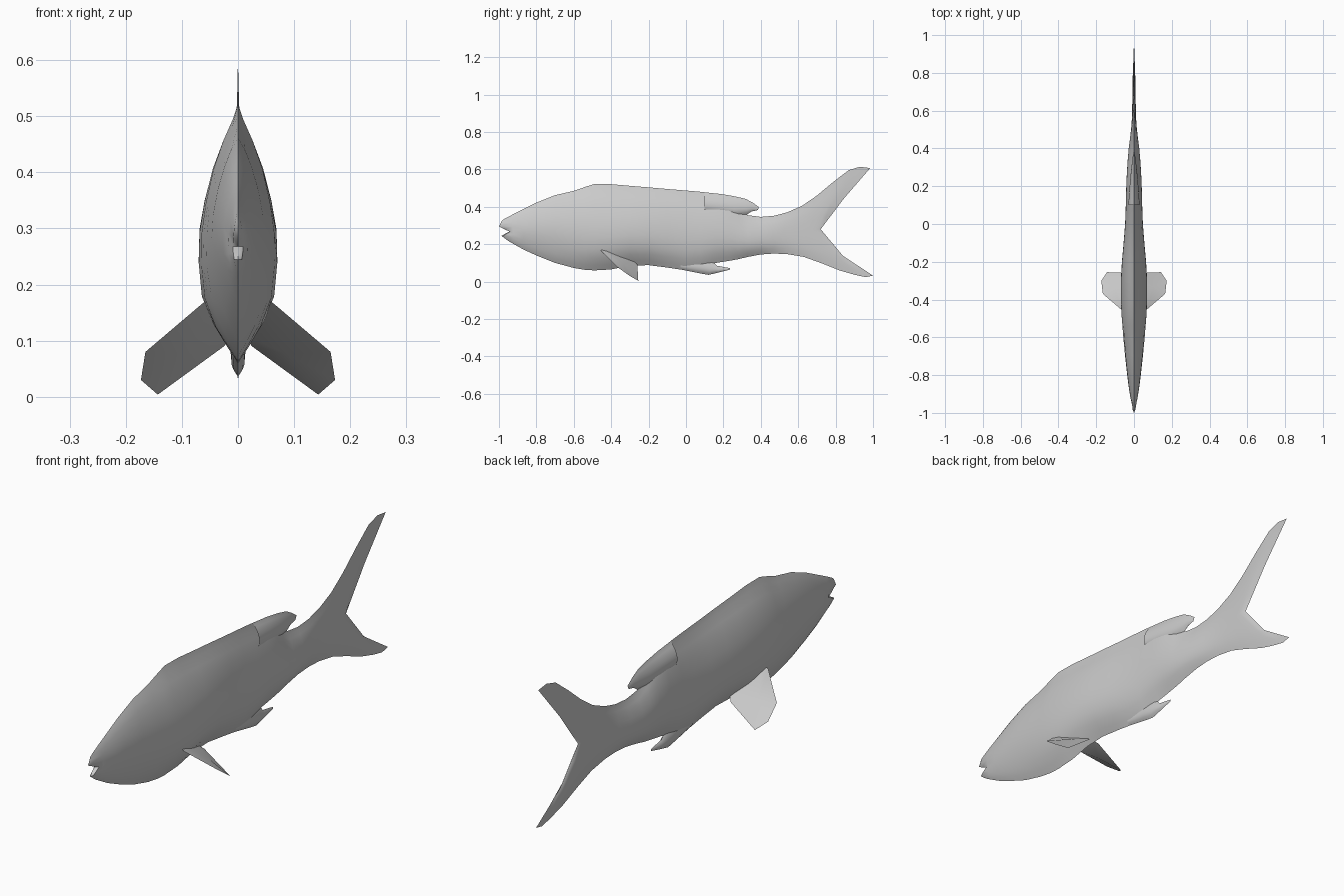
import bpy, bmesh, math

grey = bpy.data.materials.new("pale_grey")
grey.diffuse_color = (0.6, 0.6, 0.6, 1)

# cross-section: fraction from top to bottom, and share of the half width there
T = [0, .06, .14, .25, .38, .5, .62, .75, .86, .94, 1]
LENS = [0, .12, .37, .64, .85, .98, 1, .92, .62, .28, 0]


def along(ctrl, t):
    """Point at fraction t of a polyline of (y, z) controls."""
    f = t * (len(ctrl) - 1)
    i = min(int(f), len(ctrl) - 2)
    f -= i
    return [a + (b - a) * f for a, b in zip(ctrl[i], ctrl[i + 1])]


def finish(name, bm):
    bmesh.ops.remove_doubles(bm, verts=bm.verts, dist=0.0002)
    bmesh.ops.recalc_face_normals(bm, faces=bm.faces)
    me = bpy.data.meshes.new(name)
    bm.to_mesh(me)
    bm.free()
    me.materials.append(grey)
    ob = bpy.data.objects.new(name, me)
    bpy.context.collection.objects.link(ob)
    bpy.ops.object.select_all(action='DESELECT')
    ob.select_set(True)
    bpy.context.view_layer.objects.active = ob
    bpy.ops.object.shade_smooth_by_angle(angle=math.radians(50))
    return ob


def loft(name, stations):
    """Skin mirrored lens sections; each station is (half width, controls)."""
    bm = bmesh.new()
    rings = []
    for w, ctrl in stations:
        # the head is rounder than the keeled trunk
        head = min(1, max(0, (-0.45 - ctrl[0][0]) / 0.25))
        pts = []
        for t, lens in zip(T, LENS):
            y, z = along(ctrl, t)
            rnd = max(0, math.sin(math.pi * t)) ** 0.8
            pts.append((w * (lens + (rnd - lens) * head), y, z))
        pts += [(-x, y, z) for x, y, z in pts[-2:0:-1]]
        rings.append([bm.verts.new(p) for p in pts])
    for a, b in zip(rings, rings[1:]):
        for i in range(len(a)):
            j = (i + 1) % len(a)
            bm.faces.new((a[i], a[j], b[j], b[i]))
    return finish(name, bm)


def upright(y, top, bottom, w):
    return (w, [(y, top), (y, bottom)])


# body with lips at the front and forked tail at the back
body = [
    (0, [(-.985, .325), (-1, .295), (-.945, .268), (-.987, .245), (-.957, .222)]),
    (.009, [(-.975, .333), (-.985, .30), (-.94, .268), (-.975, .245), (-.945, .214)]),
    (.018, [(-.93, .357), (-.925, .27), (-.925, .203)]),
]
body += [upright(*s) for s in [
    (-.87, .387, .172, .027), (-.8, .422, .14, .036), (-.7, .462, .10, .047),
    (-.6, .485, .073, .057), (-.54, .506, .063, .062), (-.49, .522, .06, .066),
    (-.4, .521, .065, .07), (-.3, .512, .085, .07), (-.2, .504, .088, .064),
    (-.1, .495, .075, .055), (0, .487, .06, .047), (.08, .48, .07, .044),
    (.16, .471, .10, .042), (.23, .44, .111, .040), (.28, .39, .12, .037),
    (.33, .355, .132, .034), (.40, .346, .145, .028), (.47, .352, .15, .019)]]
body += [
    (.013, [(.54, .37), (.52, .26), (.54, .147)]),
    (.010, [(.62, .405), (.58, .265), (.63, .132)]),
    (.009, [(.70, .46), (.63, .27), (.72, .10)]),
    (.008, [(.79, .535), (.67, .275), (.82, .06)]),
    (.007, [(.87, .596), (.69, .495 - .4 * .54), (.90, .037)]),
    (.005, [(.93, .614), (.79, .41), (.71, .28), (.82, .15), (.96, .024)]),
    (0, [(.985, .607), (.845, .445), (.72, .28), (.84, .137), (1, .032)]),
]
loft("body_and_tail", body)

# trailing tip of the back fin
loft("dorsal_fin_tip", [
    (.030, [(.10, .477), (.10, .36)]),
    (.024, [(.19, .468), (.19, .35)]),
    (.018, [(.26, .456), (.26, .345)]),
    (.011, [(.32, .442), (.325, .358)]),
    (.007, [(.36, .420), (.35, .375)]),
    (0, [(.39, .398), (.383, .382)]),
])

# small fin under the belly
loft("anal_fin", [
    (.012, [(-.03, .13), (-.03, .065)]),
    (.013, [(.07, .13), (.07, .045)]),
    (.012, [(.14, .115), (.12, .036)]),
    (.008, [(.165, .085), (.18, .05)]),
    (0, [(.235, .072), (.235, .064)]),
])

# paired side fins, angled down and back
FIN = [(.04, -.45, .185), (.065, -.455, .165), (.165, -.37, .08),
       (.173, -.30, .03), (.143, -.255, .004), (.025, -.26, .09), (.01, -.28, .11)]
for side, label in ((1, "left"), (-1, "right")):
    bm = bmesh.new()
    rim = [bm.verts.new((side * x, y, z)) for x, y, z in FIN]
    # thick core on both sides tapering to a sharp rim
    for k in (1, -1):
        core = bm.verts.new((side * (.095 + .008 * k), -.335, .085 + .009 * k))
        for a, b in zip(rim, rim[1:] + rim[:1]):
            bm.faces.new((a, b, core))
    finish("pectoral_fin_" + label, bm)
